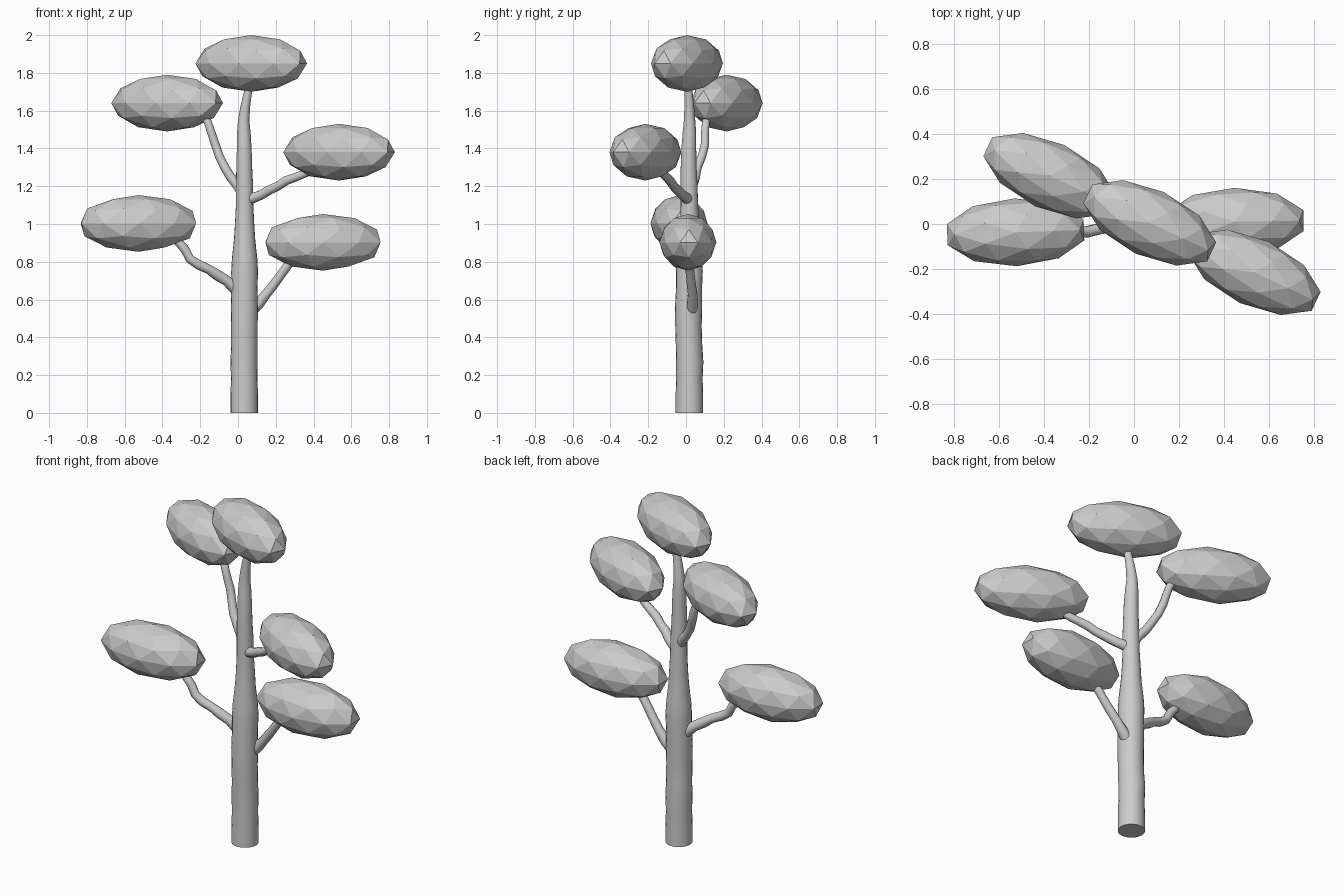
import bpy, bmesh, math
from mathutils import Vector, Matrix

grey = bpy.data.materials.new("plain grey")
grey.diffuse_color = (0.6, 0.6, 0.6, 1)


def finish(name, bm, smooth):
    bmesh.ops.recalc_face_normals(bm, faces=bm.faces)
    me = bpy.data.meshes.new(name)
    bm.to_mesh(me)
    bm.free()
    ob = bpy.data.objects.new(name, me)
    bpy.context.collection.objects.link(ob)
    me.materials.append(grey)
    if smooth:
        bpy.context.view_layer.objects.active = ob
        ob.select_set(True)
        bpy.ops.object.shade_smooth_by_angle(angle=math.radians(45))
        ob.select_set(False)
    return ob


def tube(name, path, sides):
    """Closed tube through (x, y, z, radius) points."""
    bm = bmesh.new()
    pts = [Vector(p[:3]) for p in path]
    rings = []
    for i, p in enumerate(path):
        t = pts[min(i + 1, len(pts) - 1)] - pts[max(i - 1, 0)]
        if i == 0 and p[2] == 0:
            t = Vector((0, 0, 1))  # flat foot on the ground
        q = Vector((0, 0, 1)).rotation_difference(t.normalized())
        ring = []
        for k in range(sides):
            a = 2 * math.pi * k / sides
            ring.append(bm.verts.new(pts[i] + q @ Vector((math.cos(a), math.sin(a), 0)) * p[3]))
        rings.append(ring)
    for r0, r1 in zip(rings, rings[1:]):
        for k in range(sides):
            n = (k + 1) % sides
            bm.faces.new((r0[k], r0[n], r1[n], r1[k]))
    bm.faces.new(rings[0])
    bm.faces.new(rings[-1])
    return finish(name, bm, True)


# Trunk: gently bumpy, tapering to the top
tube("trunk", [
    (.033, .018, 0, .073), (.033, .018, .09, .073), (.033, .018, .18, .070),
    (.032, .020, .27, .072), (.034, .016, .36, .070), (.034, .013, .46, .070),
    (.034, .014, .56, .072), (.034, .016, .66, .069), (.035, .018, .75, .071),
    (.035, .018, .82, .067), (.035, .018, .92, .056), (.035, .019, 1.00, .051),
    (.035, .018, 1.10, .046), (.035, .016, 1.20, .045), (.033, .014, 1.30, .042),
    (.033, .015, 1.40, .039), (.031, .018, 1.48, .036), (.030, .019, 1.55, .030),
    (.040, .017, 1.63, .025), (.053, .014, 1.70, .021), (.058, .012, 1.76, .019)], 20)

# Branches
tube("lower_left_branch", [
    (.03, .02, .63, .036), (-.02, .015, .665, .033), (-.06, .005, .70, .028),
    (-.11, -.01, .73, .029), (-.155, -.022, .76, .025), (-.21, -.035, .785, .026),
    (-.255, -.035, .815, .024), (-.28, -.035, .865, .024), (-.32, -.035, .91, .023),
    (-.37, -.035, .94, .02)], 10)
tube("lower_right_branch", [
    (.07, .03, .54, .032), (.11, .035, .58, .030), (.15, .035, .63, .026),
    (.19, .028, .68, .025), (.23, .022, .735, .024), (.27, .018, .79, .024),
    (.33, .012, .84, .02)], 10)
tube("middle_right_branch", [
    (.04, .015, 1.125, .030), (.085, 0, 1.14, .028), (.125, -.02, 1.155, .026),
    (.165, -.045, 1.18, .026), (.21, -.065, 1.20, .024), (.255, -.085, 1.23, .025),
    (.31, -.105, 1.25, .023), (.36, -.125, 1.27, .022), (.42, -.15, 1.31, .02)], 10)
tube("upper_left_branch", [
    (.03, .02, 1.16, .030), (-.005, .035, 1.21, .028), (-.04, .05, 1.25, .025),
    (-.07, .06, 1.30, .024), (-.10, .085, 1.36, .023), (-.12, .10, 1.42, .023),
    (-.14, .10, 1.48, .022), (-.16, .105, 1.54, .021), (-.20, .13, 1.60, .02)], 10)

# Foliage: stretched faceted balls, each turned about z
for name, loc, yaw in [
        ("top_foliage", (.07, .005, 1.85), -25),
        ("upper_left_foliage", (-.375, .215, 1.64), -25),
        ("middle_right_foliage", (.535, -.215, 1.38), -25),
        ("lower_left_foliage", (-.527, -.037, 1.003), 2),
        ("lower_right_foliage", (.45, .01, .903), 1)]:
    bm = bmesh.new()
    bmesh.ops.create_icosphere(bm, subdivisions=2, radius=1)
    bm.transform(Matrix.Translation(loc) @ Matrix.Rotation(math.radians(yaw), 4, 'Z')
                 @ Matrix.Diagonal((.32, .151, .15, 1)))
    finish(name, bm, False)
